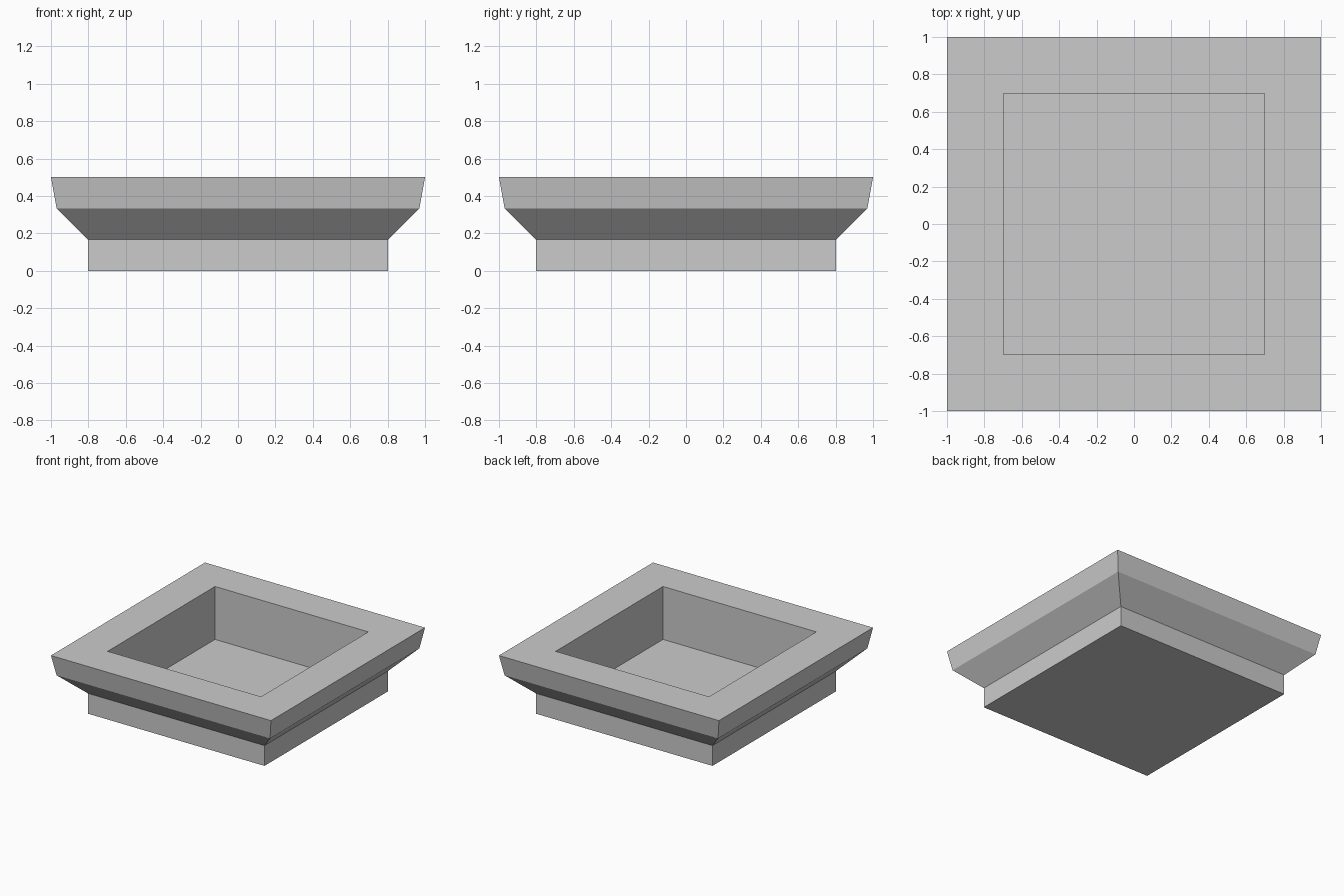
import bpy
import bmesh

cube = bpy.data.objects.get("Cube")
if cube:
    bpy.data.objects.remove(cube, do_unlink=True)

# Plain grey material
grey = bpy.data.materials.new("stone_grey")
grey.use_nodes = True
colour = (0.6, 0.6, 0.6, 1)
grey.diffuse_color = colour
grey.node_tree.nodes["Principled BSDF"].inputs["Base Color"].default_value = colour

# Half width and height: plinth, sloped shoulder, flared rim, recess wall, recess floor
PROFILE = [(0.803, 0), (0.803, 0.167), (0.97, 0.334), (1, 0.5), (0.697, 0.5), (0.697, 0.065)]
CORNERS = [(-1, -1), (1, -1), (1, 1), (-1, 1)]


def square_tray(name, profile, material):
    """Sweep a profile around a square and close both ends."""
    bm = bmesh.new()
    rings = [[bm.verts.new((x * r, y * r, z)) for x, y in CORNERS] for r, z in profile]
    for low, high in zip(rings, rings[1:]):
        for i in range(4):
            j = (i + 1) % 4
            bm.faces.new((low[i], low[j], high[j], high[i]))
    bm.faces.new(reversed(rings[0]))
    bm.faces.new(rings[-1])
    bmesh.ops.recalc_face_normals(bm, faces=bm.faces)
    mesh = bpy.data.meshes.new(name)
    bm.to_mesh(mesh)
    bm.free()
    mesh.materials.append(material)
    obj = bpy.data.objects.new(name, mesh)
    bpy.context.collection.objects.link(obj)
    return obj


square_tray("square_planter", PROFILE, grey)
